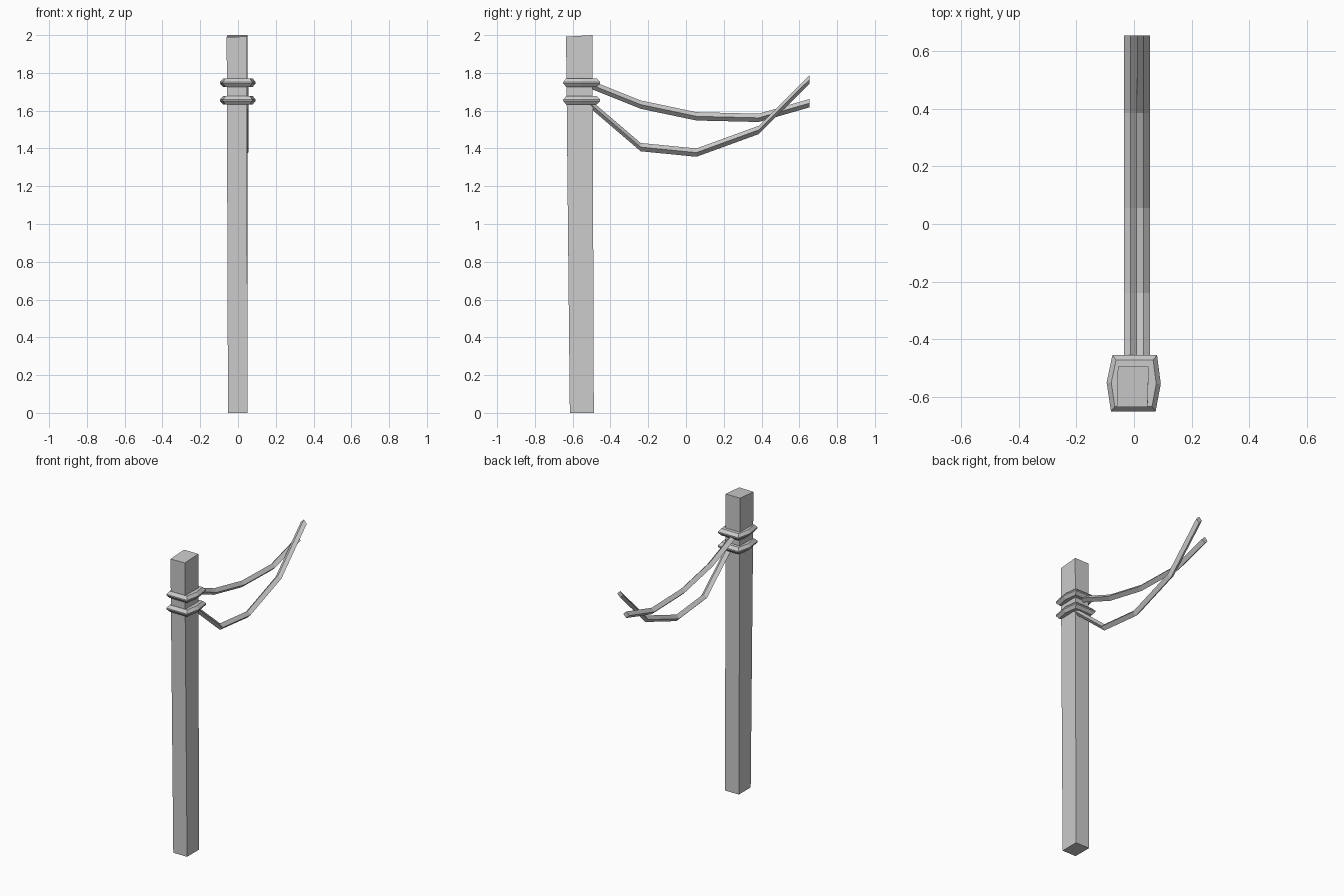
import bpy

cube = bpy.data.objects.get("Cube")
if cube:
    bpy.data.objects.remove(cube, do_unlink=True)

grey = bpy.data.materials.new("plain_grey")
grey.use_nodes = True
grey.diffuse_color = (0.6, 0.6, 0.6, 1)
grey.node_tree.nodes["Principled BSDF"].inputs["Base Color"].default_value = (0.6, 0.6, 0.6, 1)


def loft(name, sections):
    """Join matching cross-sections with quads and cap both ends."""
    n = len(sections[0])
    verts = [p for s in sections for p in s]
    faces = [tuple(range(n))[::-1], tuple(range(len(verts) - n, len(verts)))]
    for k in range(len(sections) - 1):
        for i in range(n):
            j = (i + 1) % n
            faces.append((k * n + i, k * n + j, (k + 1) * n + j, (k + 1) * n + i))
    mesh = bpy.data.meshes.new(name)
    mesh.from_pydata(verts, [], faces)
    mesh.materials.append(grey)
    obj = bpy.data.objects.new(name, mesh)
    bpy.context.collection.objects.link(obj)
    return obj


# Slightly crooked square post
loft("post", [
    [(-0.053, -0.615, 0), (0.05, -0.615, 0), (0.05, -0.488, 0), (-0.053, -0.488, 0)],
    [(-0.06, -0.635, 1.99), (0.047, -0.635, 1.992), (0.051, -0.495, 2), (-0.056, -0.495, 2)],
])

# Two six-sided bands with a sharp rim
OUTLINE = [(-0.08, -0.65), (0.075, -0.65), (0.093, -0.555),
           (0.08, -0.455), (-0.075, -0.455), (-0.095, -0.55)]


def band(name, z):
    def ring(scale, dz):
        return [(x * scale, -0.553 + (y + 0.553) * scale, z + dz) for x, y in OUTLINE]
    loft(name, [ring(0.83, -0.023), ring(1, -0.004), ring(1, 0.004), ring(0.83, 0.023)])


band("upper_band", 1.748)
band("lower_band", 1.655)


# Sagging wires with a diamond cross-section
def wire(name, x, path, r=0.022):
    loft(name, [[(x - r, y, z), (x, y, z - r), (x + r, y, z), (x, y, z + r)][::-1]
                for y, z in path])


wire("upper_wire", -0.012,
     [(-0.53, 1.748), (-0.24, 1.632), (0.055, 1.57), (0.385, 1.562), (0.655, 1.64)])
wire("lower_wire", 0.033,
     [(-0.53, 1.655), (-0.24, 1.407), (0.055, 1.378), (0.385, 1.498), (0.655, 1.766)])

# Consistent outward normals
import bmesh
for obj in bpy.data.objects:
    if obj.type == 'MESH' and obj.data.materials and obj.data.materials[0] == grey:
        bm = bmesh.new()
        bm.from_mesh(obj.data)
        bmesh.ops.recalc_face_normals(bm, faces=bm.faces)
        bm.to_mesh(obj.data)
        bm.free()
